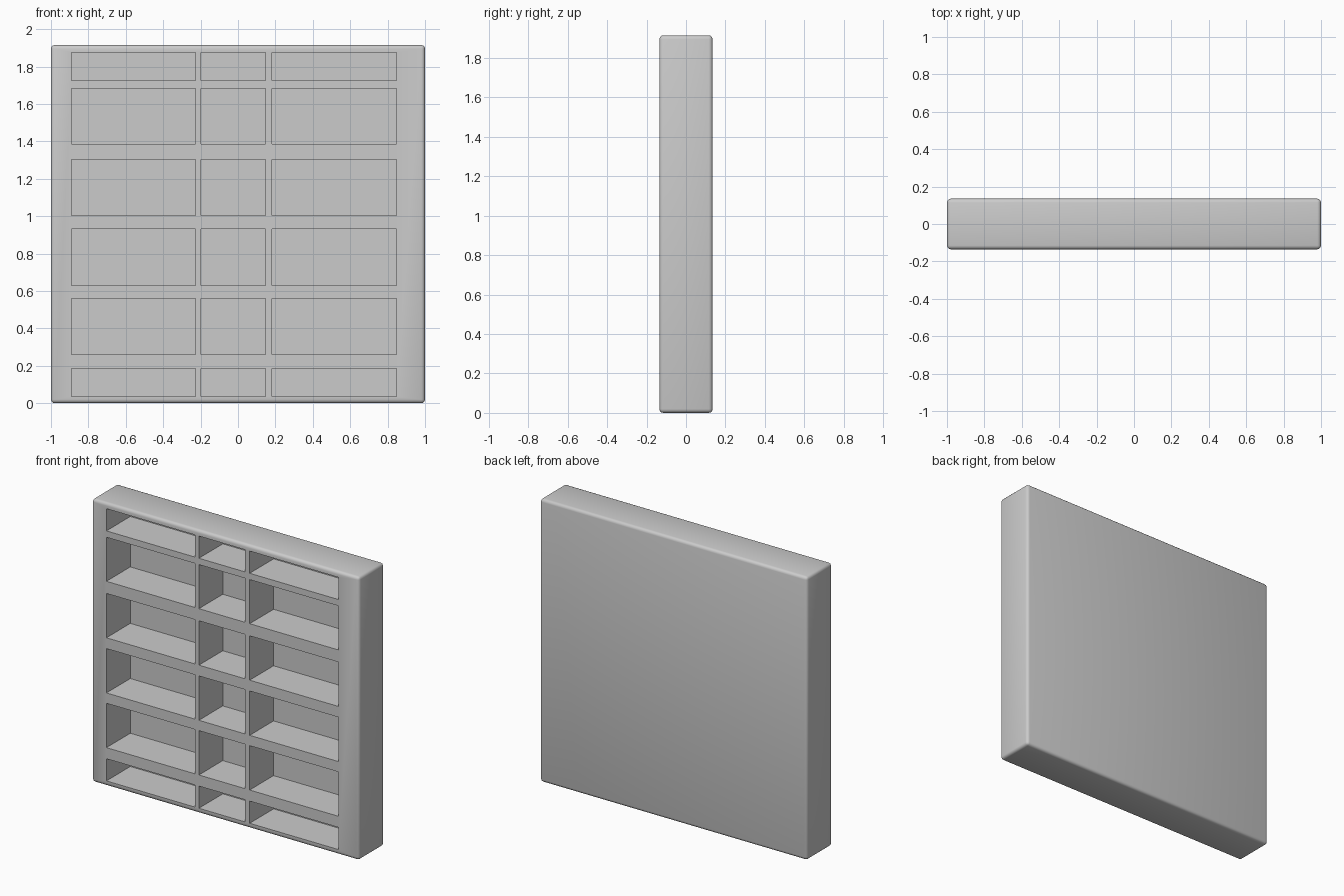
import bpy, bmesh
from mathutils import Vector

if "Cube" in bpy.data.objects:
    bpy.data.objects.remove(bpy.data.objects["Cube"])

DEPTH, HEIGHT = 0.27, 1.915
BACK = 0.12  # y of the inner back panel
COLUMNS = [(-0.89, -0.227), (-0.198, 0.147), (0.182, 0.847)]
ROWS = [(0.035, 0.185), (0.26, 0.56), (0.63, 0.93),
        (1.003, 1.303), (1.385, 1.683), (1.726, 1.876)]


def add_box(bm, lo, hi):
    lo, hi = Vector(lo), Vector(hi)
    verts = bmesh.ops.create_cube(bm, size=1)["verts"]
    bmesh.ops.scale(bm, vec=hi - lo, verts=verts)
    bmesh.ops.translate(bm, vec=(lo + hi) / 2, verts=verts)


def make_object(name, bm):
    mesh = bpy.data.meshes.new(name)
    bm.to_mesh(mesh)
    bm.free()
    obj = bpy.data.objects.new(name, mesh)
    bpy.context.collection.objects.link(obj)
    return obj


# Solid case with softly rounded outer edges
bm = bmesh.new()
add_box(bm, (-1, -DEPTH / 2, 0), (1, DEPTH / 2, HEIGHT))
bmesh.ops.bevel(bm, geom=bm.edges[:], offset=0.02, segments=3,
                profile=0.5, affect='EDGES')
case = make_object("bookcase", bm)

# Compartment openings, three columns by six rows
bm = bmesh.new()
for x0, x1 in COLUMNS:
    for z0, z1 in ROWS:
        add_box(bm, (x0, -0.3, z0), (x1, BACK, z1))
cutter = make_object("compartment_cutter", bm)
cutter.hide_render = True

# Hollow out the compartments
cut = case.modifiers.new("compartments", 'BOOLEAN')
cut.operation = 'DIFFERENCE'
cut.solver = 'EXACT'
cut.object = cutter
bpy.context.view_layer.objects.active = case
case.select_set(True)
bpy.ops.object.modifier_apply(modifier=cut.name)
bpy.data.objects.remove(cutter)
bpy.ops.object.shade_smooth_by_angle()
